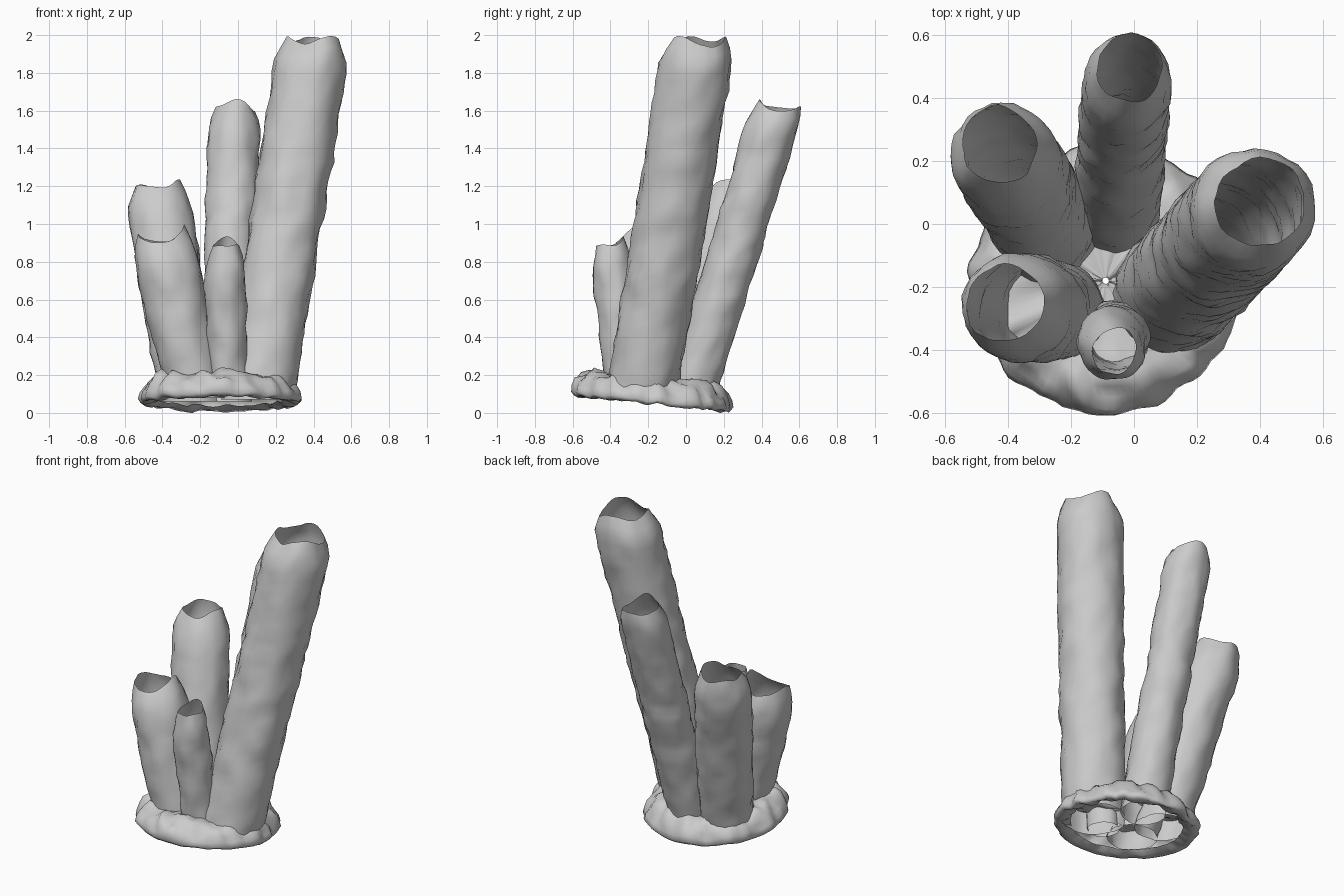
import bpy, bmesh, math
from mathutils import Vector, noise

if "Cube" in bpy.data.objects:
    bpy.data.objects.remove(bpy.data.objects["Cube"])

SIDES = 32


def loft(name, rings):
    """Skin a list of closed rings into an open smooth sheet."""
    bm = bmesh.new()
    loops = [[bm.verts.new(p) for p in ring] for ring in rings]
    for a, b in zip(loops, loops[1:]):
        n = len(a)
        for i in range(n):
            j = (i + 1) % n
            bm.faces.new((a[i], a[j], b[j], b[i]))
    me = bpy.data.meshes.new(name)
    bm.to_mesh(me)
    bm.free()
    ob = bpy.data.objects.new(name, me)
    bpy.context.collection.objects.link(ob)
    me.shade_smooth()
    return ob


def tube(name, base, top, rim, r_base, r_max, r_rim, peaks):
    """Leaning hollow tube: widens upward, then pinches in to a ragged rim.
    peaks: (angle in degrees, height) bumps along the rim."""
    base, top, rim = Vector(base), Vector(top), Vector(rim)
    count = max(14, int((rim.z - base.z) / 0.05))
    rings = []
    for k in range(count + 1):
        t = k / count
        z = base.z + (rim.z - base.z) * t
        f = (z - base.z) / (top.z - base.z)
        if f <= 1:
            c = base.lerp(top, f)
            r = r_base + (r_max - r_base) * math.sin(f * math.pi / 2)
        else:
            g = (z - top.z) / (rim.z - top.z)
            c = top.lerp(rim, g)
            r = r_max + (r_rim - r_max) * g ** 1.8
        w = max(0, (t - 0.75) / 0.25)
        ring = []
        for i in range(SIDES):
            a = 2 * math.pi * i / SIDES
            d = Vector((math.cos(a), math.sin(a), 0))
            p = c + d * r
            p += d * (0.012 * noise.noise(p * 8) + 0.010 * noise.noise(p * 19))
            for deg, h in peaks:
                p.z += w * h * math.exp(3.5 * (math.cos(a - math.radians(deg)) - 1))
            p.z += w * 0.010 * noise.noise(p * 14)
            ring.append(p)
        rings.append(ring)
    return loft(name, rings)


# Five sponge tubes
tube("tall_tube", (0.105, -0.24, 0.07), (0.38, 0.045, 1.80), (0.40, 0.07, 1.93),
     0.188, 0.195, 0.140, [(-50, 0.065), (95, 0.06), (200, 0.06)])
tube("back_tube", (-0.06, 0.01, 0.06), (-0.02, 0.455, 1.50), (-0.01, 0.495, 1.595),
     0.138, 0.138, 0.105, [(-90, 0.065), (80, 0.03), (180, 0.02)])
tube("back_left_tube", (-0.26, -0.05, 0.06), (-0.405, 0.20, 1.02), (-0.43, 0.25, 1.185),
     0.160, 0.170, 0.120, [(-10, 0.055), (130, 0.02), (220, 0.02)])
tube("front_left_tube", (-0.22, -0.28, 0.08), (-0.37, -0.265, 0.76), (-0.41, -0.25, 0.90),
     0.148, 0.172, 0.120, [(0, 0.095), (180, 0.05)])
tube("small_front_tube", (-0.045, -0.33, 0.09), (-0.07, -0.375, 0.68), (-0.06, -0.405, 0.885),
     0.090, 0.112, 0.072, [(90, 0.05)])

# Lumpy encrusting foot: tilted sheet that flares to a lip and curls under
profile = [(0.01, 0.15), (0.12, 0.15), (0.22, 0.15), (0.30, 0.157), (0.34, 0.152),
           (0.375, 0.128), (0.40, 0.095), (0.417, 0.06), (0.425, 0.03), (0.41, 0.012),
           (0.37, 0.018), (0.33, 0.035)]
rings = []
for r, h in profile:
    ring = []
    for i in range(96):
        a = 2 * math.pi * i / 96
        d = Vector((math.cos(a), math.sin(a), 0))
        bump = noise.noise(d * 2.6 + Vector((3, 1, 0)))
        fine = noise.noise(Vector((d.x * r * 15, d.y * r * 15, h * 6)))
        p = Vector((-0.09, -0.18, 0)) + d * (r * (1 + 0.03 * bump + 0.045 * fine))
        p.z = h + 0.035 - 0.10 * (p.y + 0.18) + 0.025 * bump * h / 0.15 + 0.035 * fine * min(1, 0.4 + h * 5)
        ring.append(p)
    rings.append(ring)
foot = loft("foot", rings)
low = min(v.co.z for v in foot.data.vertices)
for v in foot.data.vertices:
    v.co.z -= low * max(0, 1 - v.co.z / 0.15)
